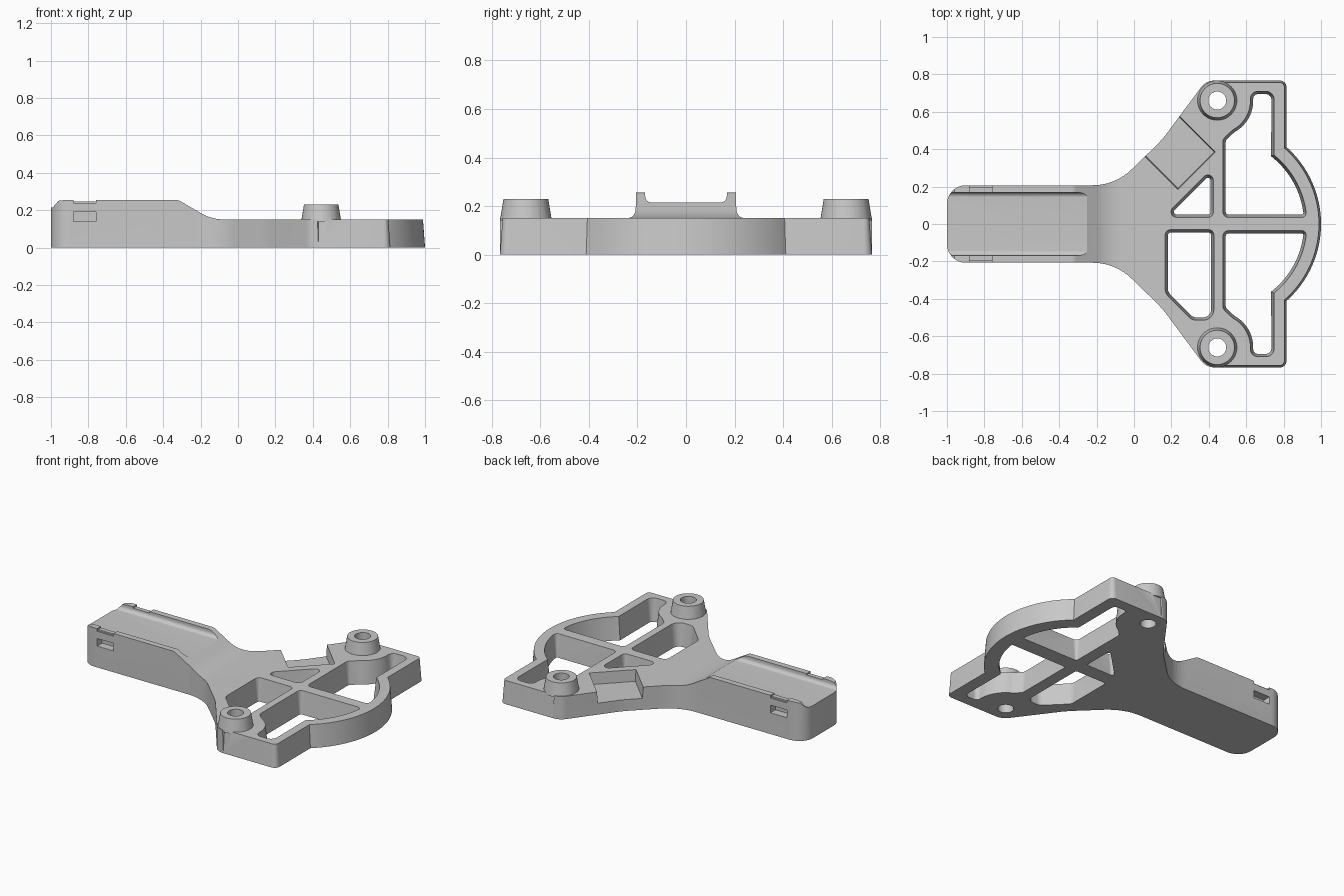
import bpy, bmesh, math
from mathutils import Vector

cube = bpy.data.objects.get("Cube")
if cube:
    bpy.data.objects.remove(cube, do_unlink=True)

grey = bpy.data.materials.new("plain_grey")
grey.use_nodes = True
grey.diffuse_color = (0.58, 0.58, 0.58, 1)
grey.node_tree.nodes["Principled BSDF"].inputs["Base Color"].default_value = (0.58, 0.58, 0.58, 1)

BOSS = (0.445, 0.66)
RING_X = 0.45


def rounded(corners, steps=8):
    """Polygon from (x, y[, radius]) corners, filleting those with a radius."""
    out, n = [], len(corners)
    for i, c in enumerate(corners):
        p = Vector(c[:2])
        if len(c) < 3:
            out.append(p)
            continue
        a = (Vector(corners[i - 1][:2]) - p).normalized()
        b = (Vector(corners[(i + 1) % n][:2]) - p).normalized()
        half = a.angle(b) / 2
        centre = p + (a + b).normalized() * c[2] / math.sin(half)
        cut = c[2] / math.tan(half)
        u, v = p + a * cut - centre, p + b * cut - centre
        turn = u.angle(v)
        for k in range(steps + 1):
            t = k / steps
            out.append(centre + (u * math.sin((1 - t) * turn) + v * math.sin(t * turn)) / math.sin(turn))
    return out


def arc(centre, radius, start, end, steps):
    angles = [math.radians(start + (end - start) * k / steps) for k in range(steps + 1)]
    return [(centre[0] + radius * math.cos(a), centre[1] + radius * math.sin(a)) for a in angles]


def grow(points, d):
    """Offset a polygon outward by d (inward when negative)."""
    n = len(points)
    area = sum(points[i - 1].x * points[i].y - points[i - 1].y * points[i].x for i in range(n))
    d *= math.copysign(1, area)
    out = []
    for i, p in enumerate(points):
        a = (p - points[i - 1]).normalized()
        b = (points[(i + 1) % n] - p).normalized()
        na, nb = Vector((a.y, -a.x)), Vector((b.y, -b.x))
        out.append(p + (na + nb) * d / max(0.3, 1 + na.dot(nb)))
    return out


def prism(name, low, high, z0, z1, place=lambda x, y, z: (x, y, z)):
    """Closed solid between two matching rings."""
    bm = bmesh.new()
    rings = [[bm.verts.new(place(p[0], p[1], z)) for p in ring] for ring, z in ((low, z0), (high, z1))]
    n = len(low)
    bm.faces.new(rings[0][::-1])
    bm.faces.new(rings[1])
    for i in range(n):
        j = (i + 1) % n
        bm.faces.new((rings[0][i], rings[0][j], rings[1][j], rings[1][i]))
    if bm.calc_volume(signed=True) < 0:
        bmesh.ops.reverse_faces(bm, faces=bm.faces)
    bmesh.ops.triangulate(bm, faces=bm.faces)
    mesh = bpy.data.meshes.new(name)
    bm.to_mesh(mesh)
    bm.free()
    obj = bpy.data.objects.new(name, mesh)
    bpy.context.collection.objects.link(obj)
    mesh.materials.append(grey)
    return obj


def combine(target, tool, operation="DIFFERENCE"):
    """Apply a boolean with the first solver that keeps the full length, then discard the tool."""
    mod = target.modifiers.new("cut", "BOOLEAN")
    mod.operation, mod.object = operation, tool
    for solver in ("EXACT", "MANIFOLD", "FLOAT"):
        mod.solver = solver
        dg = bpy.context.evaluated_depsgraph_get()
        result = bpy.data.meshes.new_from_object(target.evaluated_get(dg))
        xs = [v.co.x for v in result.vertices] or [0]
        if max(xs) - min(xs) > 1.9:
            target.data = result
            break
    target.modifiers.clear()
    bpy.data.objects.remove(tool, do_unlink=True)


def box(x0, x1, y0, y1, z0, z1):
    pts = [(x0, y0), (x1, y0), (x1, y1), (x0, y1)]
    return prism("box_cutter", pts, pts, z0, z1)


def flip(points):
    return [(p[0], -p[1], *p[2:]) for p in reversed(points)]


# Body outline: handle, flared neck, lug corners and round nose
half = [(-1, 0.207, 0.1), (-0.1, 0.207, 0.3), (0.15, 0.45, 0.6), (0.385, 0.767, 0.09),
        (0.815, 0.767, 0.035)]
nose = arc((RING_X, 0), 0.55, 48.42, -48.42, 40)
outline = rounded(half + nose + flip(half))
drafted = [q if p.x > 0.42 else p for p, q in zip(outline, grow(outline, -0.02))]
body = prism("bracket_body", outline, drafted, 0, 0.27)

# Side profile above the handle and plate
sky = rounded([(-1.1, 0.215), (-0.99, 0.215), (-0.96, 0.25), (-0.92, 0.255), (-0.32, 0.255, 0.05),
               (-0.14, 0.15, 0.25), (1.1, 0.15), (1.1, 0.4), (-1.1, 0.4)])
combine(body, prism("profile_cutter", sky, sky, -1, 1, lambda x, y, z: (x, z, y)))

# Channel between the handle rails
channel = rounded([(-0.168, 0.3), (-0.168, 0.215, 0.025), (0.168, 0.215, 0.025), (0.168, 0.3)])
combine(body, prism("channel_cutter", channel, channel, -1.1, 0, lambda x, y, z: (z, x, y)))

# Side slots and shallow notches in the rails
for s in (-1, 1):
    for inner, z0, z1 in ((0.155, 0.14, 0.19), (0.197, 0.237, 0.3), (0.1, 0.246, 0.31)):
        near, far = sorted((s * inner, s * 0.3))
        combine(body, box(-0.88, -0.76, near, far, z0, z1))

# Lightening holes with sloped walls
large = [(0.475, 0.035, 0.03), (0.923, 0.035, 0.025)] + arc((RING_X, 0), 0.475, 8, 51, 18) \
    + [(0.75, 0.71, 0.045), (0.622, 0.71, 0.04)] + arc(BOSS, 0.177, 0, -62, 12) + [(0.475, 0.455, 0.04)]
triangle = [(0.155, 0.035, 0.03), (0.425, 0.035, 0.03), (0.425, 0.305, 0.03)]
wedge = [(0.166, -0.03, 0.03), (0.428, -0.03, 0.03), (0.428, -0.515, 0.06), (0.31, -0.515, 0.06),
         (0.166, -0.37, 0.06)]
for shape in (large, flip(large), triangle, wedge):
    rim = rounded(shape)
    combine(body, prism("hole_cutter", grow(rim, -0.016), rim, -0.005, 0.155))

# Diagonal recess in the left arm
recess = rounded([(0.235, 0.18), (0.44, 0.385), (0.19, 0.635), (-0.015, 0.43)])
combine(body, prism("recess_cutter", grow(recess, -0.008), recess, 0.075, 0.2))

# Tapered mounting bosses with through bores
for s in (-1, 1):
    centre = (BOSS[0], s * BOSS[1])
    foot, top, bore = (arc(centre, r, 0, 352.5, 47) for r in (0.107, 0.092, 0.048))
    combine(body, prism("boss", foot, top, 0.14, 0.23), "UNION")
    combine(body, prism("bore_cutter", bore, bore, -0.1, 0.4))

bpy.context.view_layer.objects.active = body
body.select_set(True)
bpy.ops.object.shade_smooth_by_angle(angle=math.radians(30))
